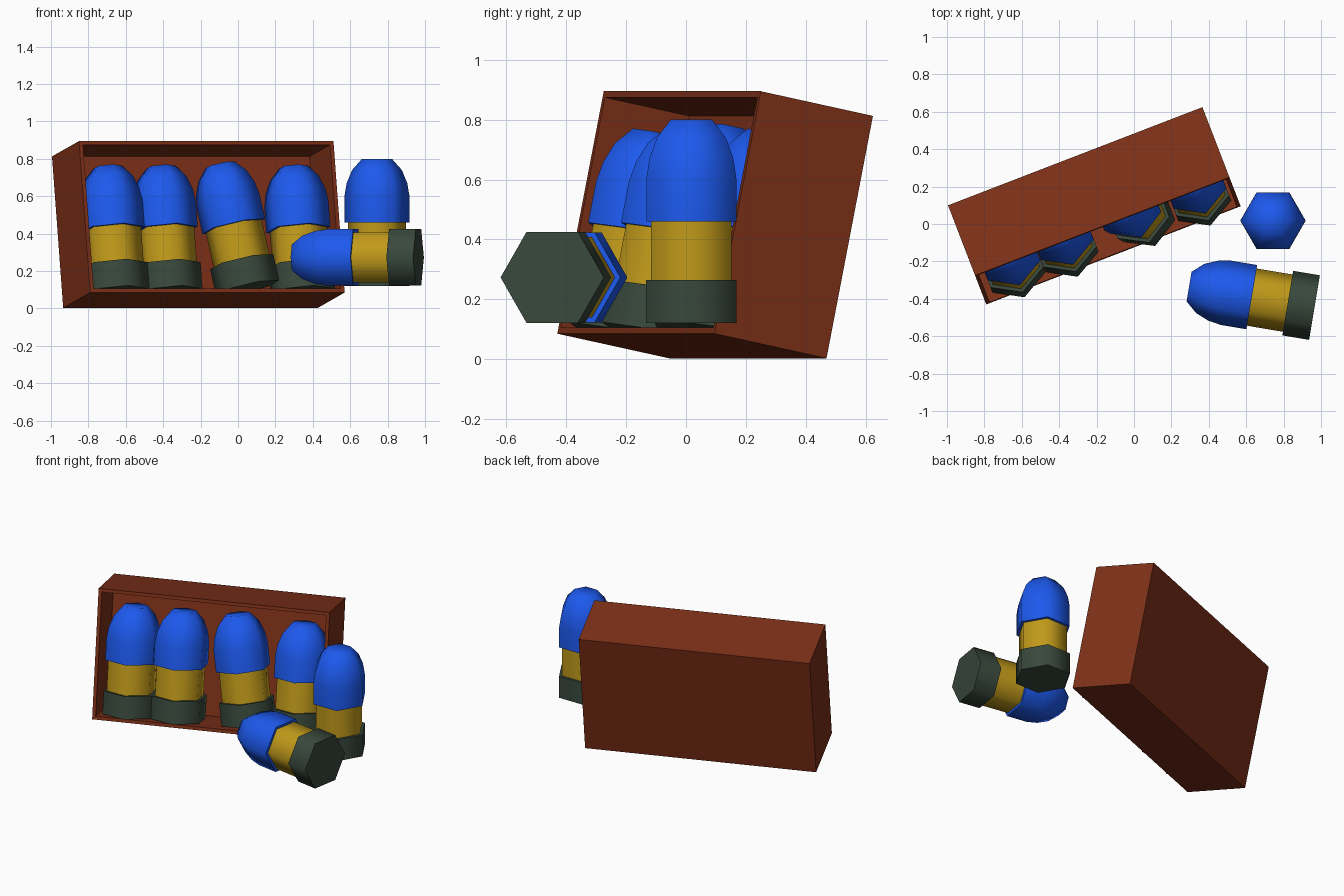
import bpy, bmesh
from math import radians, sin, cos, pi
from mathutils import Matrix, Vector

if "Cube" in bpy.data.objects:
    bpy.data.objects.remove(bpy.data.objects["Cube"])


def material(name, rgb):
    m = bpy.data.materials.new(name)
    m.diffuse_color = (*rgb, 1)
    m.use_nodes = True
    m.node_tree.nodes["Principled BSDF"].inputs["Base Color"].default_value = m.diffuse_color
    return m


BROWN = material("crate_brown", (0.21, 0.03, 0.009))
GREEN = material("base_green", (0.04, 0.065, 0.045))
GOLD = material("body_gold", (0.53, 0.32, 0.01))
BLUE = material("cap_blue", (0.012, 0.1, 0.85))


def add_object(name, bm, mat, matrix, smooth=False):
    bmesh.ops.recalc_face_normals(bm, faces=bm.faces)
    mesh = bpy.data.meshes.new(name)
    bm.to_mesh(mesh)
    bm.free()
    mesh.materials.append(mat)
    ob = bpy.data.objects.new(name, mesh)
    bpy.context.collection.objects.link(ob)
    ob.matrix_world = matrix
    if smooth:
        bpy.ops.object.select_all(action='DESELECT')
        ob.select_set(True)
        bpy.context.view_layer.objects.active = ob
        bpy.ops.object.shade_smooth_by_angle(angle=radians(65))
    return ob


def hex_stack(name, profile, mat, matrix):
    """Six-sided closed solid from (radius, height) points."""
    bm = bmesh.new()
    rings = [[bm.verts.new((r * cos(k * pi / 3), r * sin(k * pi / 3), z))
              for k in range(6)] for r, z in profile]
    for a, b in zip(rings, rings[1:]):
        for k in range(6):
            n = (k + 1) % 6
            bm.faces.new((a[k], a[n], b[n], b[k]))
    bm.faces.new(rings[0][::-1])
    bm.faces.new(rings[-1])
    add_object(name, bm, mat, matrix, smooth=True)


def shell(label, matrix):
    """Green base, gold body and blue rounded cap."""
    hex_stack(label + "_base", [(.175, 0), (.175, .145)], GREEN, matrix)
    hex_stack(label + "_body", [(.155, .14), (.155, .345)], GOLD, matrix)
    hex_stack(label + "_cap", [(.174, .34), (.174, .48), (.162, .55),
                               (.133, .62), (.08, .68)], BLUE, matrix)


# open-fronted crate, turned and leaning back; origin at its front lower left corner
W, D, H, WALL, DEPTH = 1.458, 0.41, 0.827, 0.03, 0.31
crate = (Matrix.Translation((-.79, -.43, .085)) @ Matrix.Rotation(radians(21.1), 4, 'Z')
         @ Matrix.Rotation(radians(-11.6), 4, 'X'))
bm = bmesh.new()
bmesh.ops.create_cube(bm, size=1, matrix=Matrix.Translation((W / 2, D / 2, H / 2))
                      @ Matrix.Diagonal((W, D, H, 1)))
front = min(bm.faces, key=lambda f: f.calc_center_median().y)
bmesh.ops.inset_individual(bm, faces=[front], thickness=WALL)
inner = bmesh.ops.extrude_discrete_faces(bm, faces=[front])["faces"][0]
bmesh.ops.translate(bm, verts=inner.verts, vec=Vector((0, DEPTH, 0)))
add_object("crate", bm, BROWN, crate)

# shells in the crate: (position along crate, lift, sideways lean)
for i, (u, lift, lean) in enumerate([(.205, 0, 0), (.51, 0, 0), (.955, .022, -9), (1.27, 0, 0)]):
    shell(f"crate_shell_{i + 1}", crate @ Matrix.Translation((u, .13, WALL + lift))
          @ Matrix.Rotation(radians(lean), 4, 'Y') @ Matrix.Rotation(radians(30), 4, 'Z'))

# standing shell
shell("standing_shell", Matrix.Translation((.743, .018, .12)))

# lying shell, cap pointing left
shell("lying_shell", Matrix.Translation((.965, -.447, .273))
      @ Matrix.Rotation(radians(-9.5), 4, 'Z') @ Matrix.Rotation(radians(-90), 4, 'Y')
      @ Matrix.Rotation(radians(30), 4, 'Z'))
